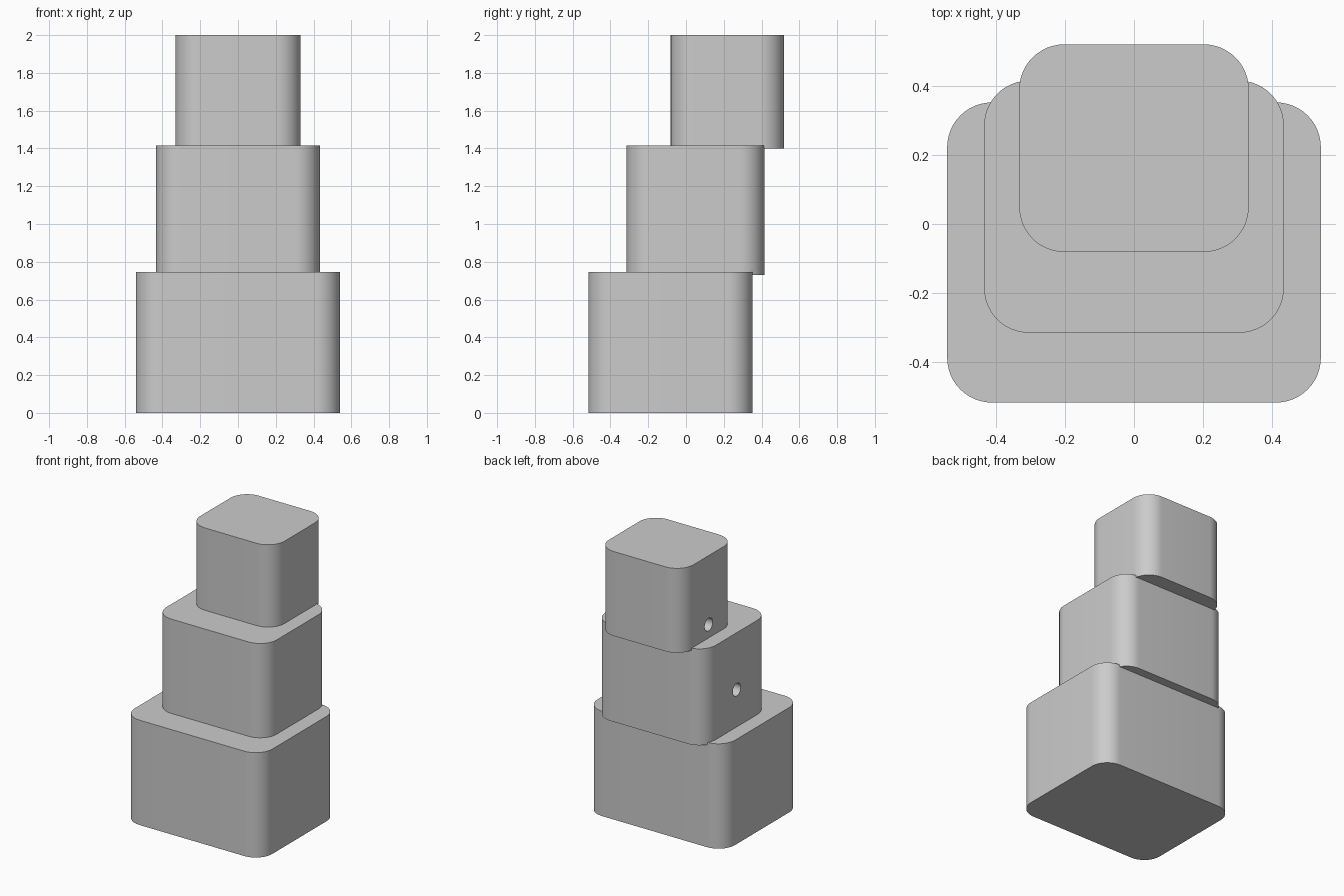
import bpy, bmesh, math

if "Cube" in bpy.data.objects:
    bpy.data.objects.remove(bpy.data.objects["Cube"])

grey = bpy.data.materials.new("plain grey")
grey.diffuse_color = (0.6, 0.6, 0.6, 1)
grey.use_nodes = True
grey.node_tree.nodes["Principled BSDF"].inputs["Base Color"].default_value = grey.diffuse_color


def make_object(name, bm):
    bmesh.ops.recalc_face_normals(bm, faces=bm.faces)
    mesh = bpy.data.meshes.new(name)
    bm.to_mesh(mesh)
    bm.free()
    mesh.materials.append(grey)
    obj = bpy.data.objects.new(name, mesh)
    bpy.context.collection.objects.link(obj)
    return obj


def rounded_block(name, half_x, y0, y1, z0, z1, radius=0.13, steps=12):
    """Vertical prism with a rounded rectangle outline."""
    bm = bmesh.new()
    corners = [(half_x, y1), (-half_x, y1), (-half_x, y0), (half_x, y0)]
    verts = []
    for i, (cx, cy) in enumerate(corners):
        cx -= math.copysign(radius, cx)
        cy += -radius if cy == y1 else radius
        for s in range(steps + 1):
            a = math.pi / 2 * (i + s / steps)
            verts.append(bm.verts.new((cx + radius * math.cos(a), cy + radius * math.sin(a), z0)))
    base = bm.faces.new(verts)
    top = bmesh.ops.extrude_face_region(bm, geom=[base], use_keep_orig=True)["geom"]
    for v in top:
        if isinstance(v, bmesh.types.BMVert):
            v.co.z = z1
    return make_object(name, bm)


def drill_left(obj, x, y, z, radius=0.045, depth=0.15):
    """Cut a round blind hole into the left side."""
    bm = bmesh.new()
    bmesh.ops.create_cone(bm, cap_ends=True, segments=32, radius1=radius, radius2=radius, depth=2 * depth)
    for v in bm.verts:
        v.co = (x + v.co.z, y + v.co.x, z + v.co.y)
    cutter = make_object("hole_cutter", bm)
    cutter.hide_render = True
    mod = obj.modifiers.new("hole", 'BOOLEAN')
    mod.operation = 'DIFFERENCE'
    mod.solver = 'EXACT'
    mod.object = cutter
    bpy.context.view_layer.update()
    deps = bpy.context.evaluated_depsgraph_get()
    mesh = bpy.data.meshes.new_from_object(obj.evaluated_get(deps))
    obj.modifiers.clear()
    obj.data = mesh
    bpy.data.objects.remove(cutter)


# name, half width, y range, z range, hole height
blocks = [
    ("lower_block", 0.541, -0.517, 0.352, 0.0, 0.745, 0.51),
    ("middle_block", 0.434, -0.315, 0.415, 0.73, 1.415, 1.01),
    ("upper_block", 0.332, -0.081, 0.52, 1.40, 2.0, 1.51),
]
for name, hx, y0, y1, z0, z1, hole_z in blocks:
    block = rounded_block(name, hx, y0, y1, z0, z1)
    drill_left(block, -hx, (y0 + y1) / 2, hole_z)
    for p in block.data.polygons:
        p.use_smooth = True
    block.data.set_sharp_from_angle(angle=math.radians(30))
